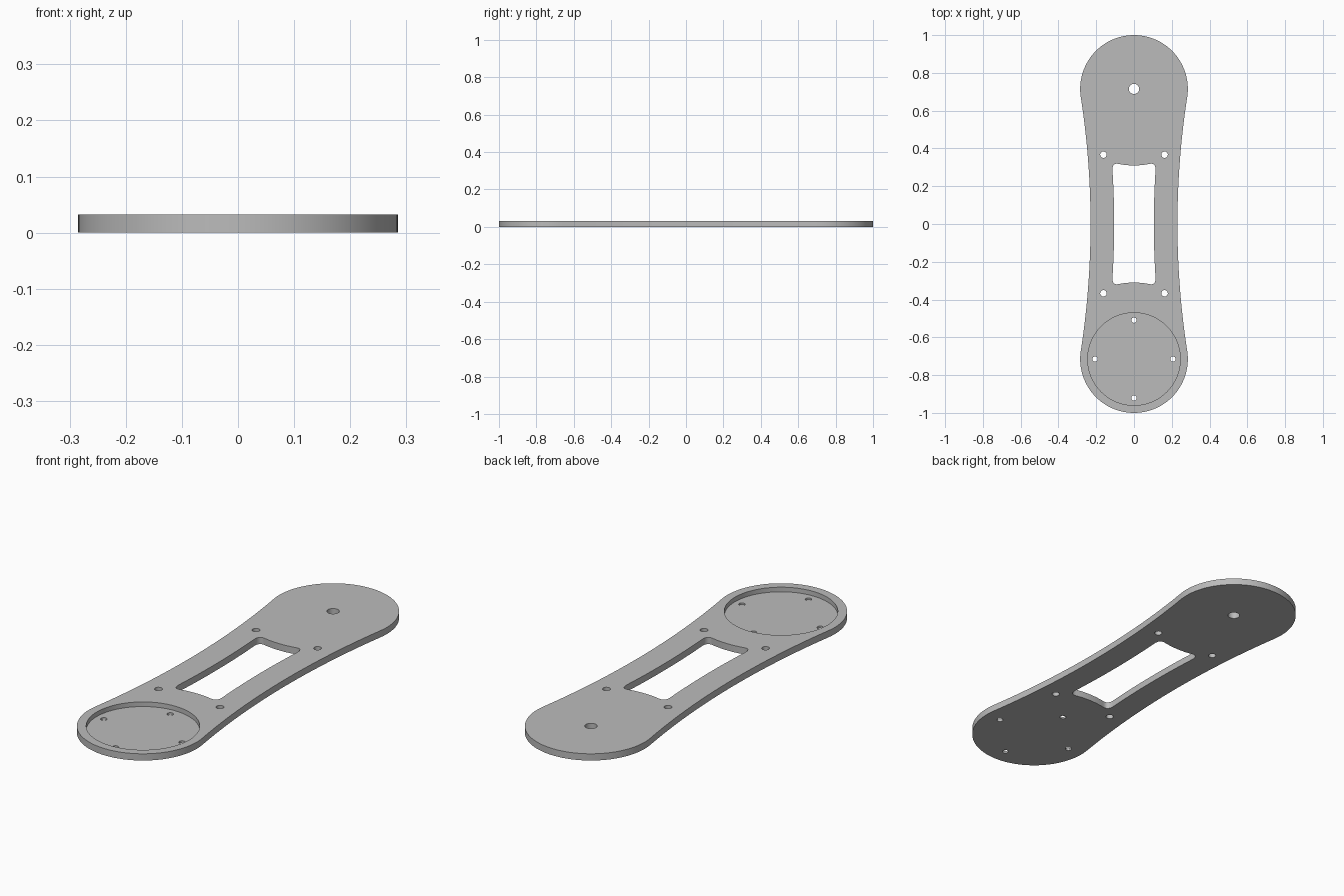
import bpy, bmesh, math

cube = bpy.data.objects.get("Cube")
if cube:
    bpy.data.objects.remove(cube, do_unlink=True)

THICK = 0.032       # plate thickness
FLOOR = 0.010       # material left under the round pocket
END_R = 0.285       # radius of the rounded ends
END_Y = 0.715       # distance of the end centres from the middle
WAIST = 0.23        # half width at the middle
# Radius of the side arc that is tangent to both end circles
SIDE_R = (WAIST**2 + END_Y**2 - END_R**2) / (2 * (END_R - WAIST))

grey = bpy.data.materials.new("plain_grey")
grey.use_nodes = True
colour = (0.5, 0.5, 0.5, 1)
grey.diffuse_color = colour
grey.node_tree.nodes["Principled BSDF"].inputs["Base Color"].default_value = colour


def arc(cx, cy, r, start, end, steps):
    return [(cx + r * math.cos(start + (end - start) * i / steps),
             cy + r * math.sin(start + (end - start) * i / steps))
            for i in range(steps + 1)]


def circle(cx, cy, r, steps):
    return arc(cx, cy, r, 0, math.tau, steps)[:-1]


def turned(points):
    """Half turn about the origin."""
    return [(-x, -y) for x, y in points]


def prism(name, loops, z0, z1):
    """Extrude closed counter-clockwise loops into one solid object."""
    bm = bmesh.new()
    for loop in loops:
        low = [bm.verts.new((x, y, z0)) for x, y in loop]
        high = [bm.verts.new((x, y, z1)) for x, y in loop]
        bm.faces.new(low[::-1])
        bm.faces.new(high)
        for i in range(len(low)):
            j = (i + 1) % len(low)
            bm.faces.new((low[i], low[j], high[j], high[i]))
    mesh = bpy.data.meshes.new(name)
    bm.to_mesh(mesh)
    bm.free()
    obj = bpy.data.objects.new(name, mesh)
    bpy.context.collection.objects.link(obj)
    mesh.materials.append(grey)
    return obj


# Waisted outline: right side arc and far end, repeated by a half turn
tilt = math.atan2(END_Y, WAIST + SIDE_R)
side = arc(WAIST + SIDE_R, 0, SIDE_R, math.pi + tilt, math.pi - tilt, 32)
end = arc(0, END_Y, END_R, -tilt, math.pi + tilt, 64)
half = side + end[1:-1]
plate = prism("arm_plate", [half + turned(half)], 0, THICK)

# Window: sides follow the outline, ends follow the end circles
rim = 0.125
win_r, end_r = SIDE_R + rim, END_Y - 0.31
a = math.asin(0.285 / win_r)
b = math.asin(0.08 / end_r)
win_side = arc(WAIST + SIDE_R, 0, win_r, math.pi + a, math.pi - a, 16)
win_end = arc(0, END_Y, end_r, -math.pi / 2 + b, -math.pi / 2 - b, 12)


def rounded(p, c, q, steps=8):
    """Inner points of a soft corner from p to q around c."""
    ts = [i / steps for i in range(1, steps)]
    return [tuple((1 - t)**2 * p[k] + 2 * t * (1 - t) * c[k] + t * t * q[k]
                  for k in (0, 1)) for t in ts]


corner = (0.115, 0.326)
win_half = (win_side + rounded(win_side[-1], corner, win_end[0]) + win_end
            + rounded(win_end[-1], (-corner[0], corner[1]),
                      (-win_side[-1][0], win_side[-1][1])))
cuts = [win_half + turned(win_half)]

# Pivot hole, four mounting holes and four pocket screw holes
cuts.append(circle(0, END_Y, 0.027, 32))
for sx in (-1, 1):
    for sy in (-1, 1):
        cuts.append(circle(sx * 0.162, sy * 0.367, 0.017, 24))
for i in range(4):
    ang = i * math.pi / 2
    cuts.append(circle(0.206 * math.cos(ang), -END_Y + 0.206 * math.sin(ang), 0.014, 24))

pocket = prism("pocket_cutter", [circle(0, -END_Y, 0.245, 96)], FLOOR, THICK * 2)
holes = prism("hole_cutter", cuts, -THICK, THICK * 2)

# Cut the plate, then drop the cutters
bpy.ops.object.select_all(action='DESELECT')
plate.select_set(True)
bpy.context.view_layer.objects.active = plate
for cutter in (pocket, holes):
    cutter.hide_render = True
    mod = plate.modifiers.new("cut", 'BOOLEAN')
    mod.operation = 'DIFFERENCE'
    mod.solver = 'EXACT'
    mod.object = cutter
    bpy.ops.object.modifier_apply(modifier=mod.name)
    bpy.data.objects.remove(cutter, do_unlink=True)

bpy.ops.object.shade_smooth_by_angle(angle=math.radians(30))
